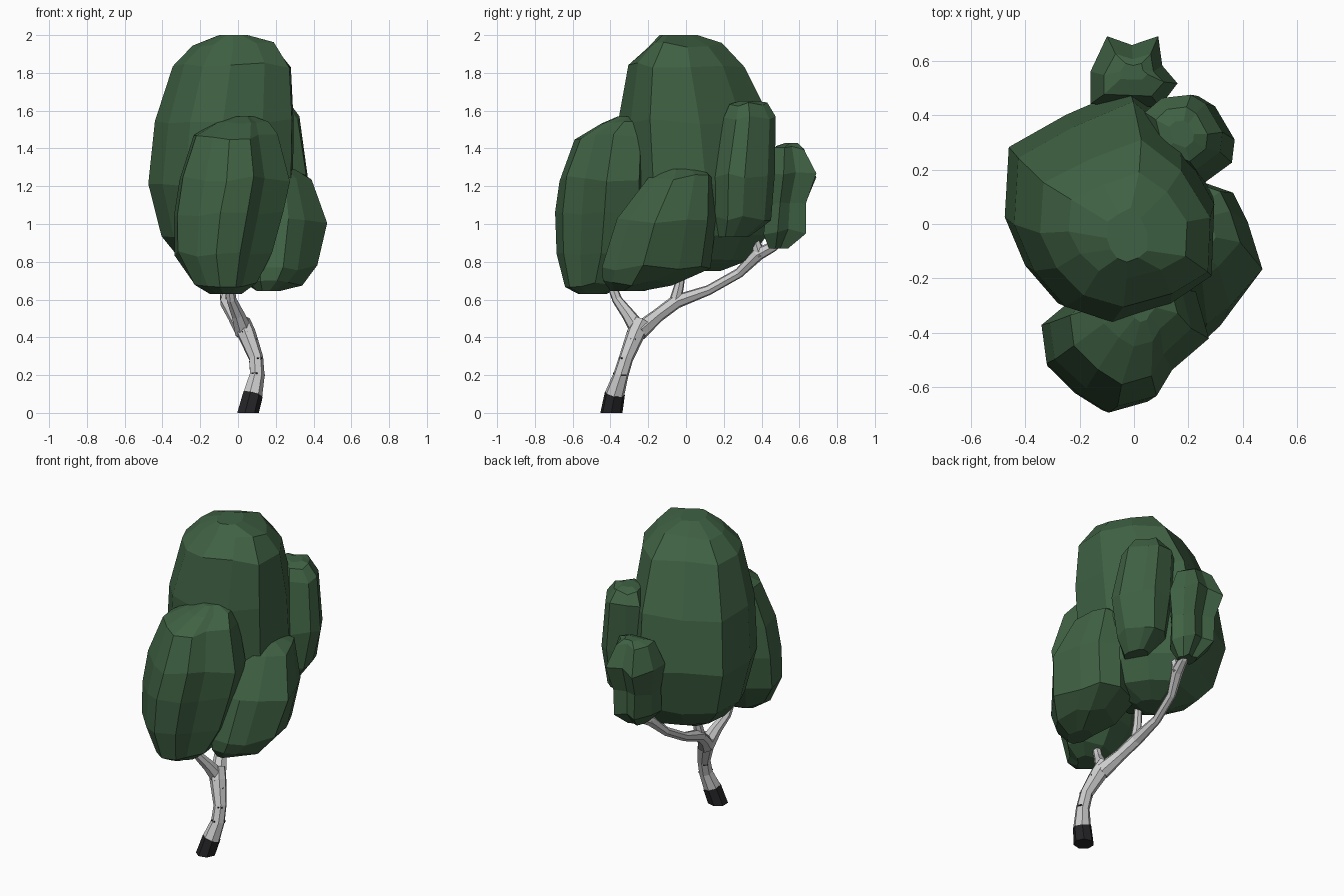
import bpy, math, random
from mathutils import Vector

random.seed(4)


def material(name, r, g, b):
    m = bpy.data.materials.new(name)
    m.diffuse_color = (r, g, b, 1)
    return m


GREEN = material("leaf_green", 0.05, 0.12, 0.056)
BARK = material("pale_bark", 0.6, 0.6, 0.6)
DARK = material("dark_bark", 0.018, 0.018, 0.02)


def loft(name, rings, mat):
    """Skin equal-sized rings of points into a closed flat-faced mesh."""
    n = len(rings[0])
    verts = [p for ring in rings for p in ring]
    faces = [tuple(range(n))[::-1], tuple(range(len(verts) - n, len(verts)))]
    for i in range(len(rings) - 1):
        for j in range(n):
            k = (j + 1) % n
            faces.append((i*n + j, i*n + k, (i+1)*n + k, (i+1)*n + j))
    me = bpy.data.meshes.new(name)
    me.from_pydata(verts, [], faces)
    me.materials.append(mat)
    ob = bpy.data.objects.new(name, me)
    bpy.context.collection.objects.link(ob)
    return ob


def clump(name, outline, levels, jitter=0.016):
    """Fit a plan outline (counter-clockwise) to boxes (z, x0, x1, y0, y1)."""
    xs, ys = [p[0] for p in outline], [p[1] for p in outline]
    rings = []
    for i, (z, x0, x1, y0, y1) in enumerate(levels):
        dz = jitter if 0 < i < len(levels) - 1 else 0
        rings.append([(x0 + (x - min(xs)) / (max(xs) - min(xs)) * (x1 - x0),
                       y0 + (y - min(ys)) / (max(ys) - min(ys)) * (y1 - y0),
                       z + random.uniform(-dz, dz)) for x, y in outline])
    return loft(name, rings, GREEN)


def tube(name, path, mat, sides=7, flat_start=False):
    """Sweep a polygon along points (x, y, z, radius)."""
    pts = [Vector(p[:3]) for p in path]
    rings = []
    for i, p in enumerate(pts):
        t = (pts[min(i + 1, len(pts) - 1)] - pts[max(i - 1, 0)]).normalized()
        if flat_start and i == 0:
            t = Vector((0, 0, 1))
        u = Vector((1, 0, 0))
        u = (u - t * u.dot(t)).normalized()
        v = t.cross(u)
        rings.append([p + path[i][3] * (u * math.cos(a) + v * math.sin(a))
                      for a in (2 * math.pi * j / sides for j in range(sides))])
    return loft(name, rings, mat)


# Trunk with dark foot
tube("trunk_foot", [(0.05, -0.395, 0, 0.06), (0.078, -0.377, 0.1, 0.055)], DARK, flat_start=True)
tube("trunk", [(0.076, -0.379, 0.095, 0.053), (0.1, -0.345, 0.2, 0.041), (0.095, -0.317, 0.29, 0.039),
               (0.045, -0.265, 0.42, 0.05), (0.02, -0.235, 0.485, 0.046)], BARK)

# Branches
tube("long_branch", [(0.035, -0.25, 0.43, 0.05), (-0.02, -0.15, 0.515, 0.037), (-0.06, -0.05, 0.59, 0.038),
                     (-0.07, 0.12, 0.65, 0.027), (-0.05, 0.28, 0.74, 0.027), (-0.01, 0.38, 0.84, 0.036),
                     (0.01, 0.46, 0.88, 0.028), (0.02, 0.54, 0.95, 0.02)], BARK)
tube("front_branch", [(0.03, -0.245, 0.43, 0.05), (0.0, -0.305, 0.52, 0.036),
                      (-0.035, -0.365, 0.6, 0.027), (-0.05, -0.41, 0.72, 0.024)], BARK)
tube("middle_branch", [(-0.06, -0.06, 0.58, 0.034), (-0.055, -0.035, 0.68, 0.026),
                       (-0.05, -0.02, 0.82, 0.023)], BARK)
tube("back_branch", [(-0.01, 0.39, 0.83, 0.034), (0.0, 0.36, 0.93, 0.024), (0.02, 0.34, 1.05, 0.02)], BARK)

# Small dark bark marks at points on the trunk axis, pushed out to its surface
for z, y, x, r, ang in [(0.21, -0.342, 0.1, 0.04, -1.9), (0.29, -0.317, 0.095, 0.037, -1.0),
                        (0.27, -0.323, 0.097, 0.038, 2.4), (0.2, -0.345, 0.1, 0.04, 0.4),
                        (0.39, -0.277, 0.057, 0.043, -0.1), (0.43, -0.262, 0.042, 0.045, -1.7)]:
    c = Vector((x, y, z)) + Vector((math.cos(ang), math.sin(ang), 0)) * (r - 0.004)
    bpy.ops.mesh.primitive_cube_add(size=1, location=c, rotation=(0, 0, ang))
    mark = bpy.context.object
    mark.name = "bark_mark"
    mark.scale = (0.01, 0.03, 0.008)
    mark.data.materials.append(DARK)

# Main crown
clump("main_crown",
      [(0.29, 0.1), (0.16, 0.34), (-0.02, 0.5), (-0.25, 0.4), (-0.46, 0.28), (-0.475, 0.02),
       (-0.4, -0.16), (-0.28, -0.3), (-0.1, -0.36), (0.12, -0.29), (0.28, -0.18)],
      [(0.75, -0.17, 0.03, 0.02, 0.18), (0.82, -0.32, 0.17, -0.14, 0.33), (0.93, -0.405, 0.26, -0.28, 0.43),
       (1.2, -0.475, 0.29, -0.35, 0.5), (1.54, -0.44, 0.295, -0.36, 0.45),
       (1.84, -0.345, 0.28, -0.305, 0.31), (1.95, -0.24, 0.195, -0.2, 0.19), (2.0, -0.1, 0.05, -0.14, 0.06)])

# Front clump
clump("front_clump",
      [(0.27, -0.43), (0.22, -0.25), (0.0, -0.2), (-0.2, -0.26), (-0.34, -0.37),
       (-0.32, -0.51), (-0.2, -0.62), (-0.08, -0.69), (0.07, -0.65), (0.13, -0.55)],
      [(0.63, -0.15, 0.02, -0.57, -0.42), (0.68, -0.24, 0.1, -0.64, -0.34), (0.84, -0.335, 0.18, -0.685, -0.24),
       (1.05, -0.34, 0.24, -0.693, -0.2), (1.24, -0.31, 0.275, -0.67, -0.2), (1.46, -0.235, 0.21, -0.59, -0.2),
       (1.53, -0.12, 0.16, -0.45, -0.22), (1.57, -0.02, 0.08, -0.36, -0.26)])

# Right clump, leaning back as it rises
clump("right_clump",
      [(0.47, -0.21), (0.42, -0.02), (0.37, 0.1), (0.25, 0.15), (0.05, 0.05),
       (0.05, -0.25), (0.15, -0.42), (0.28, -0.43), (0.36, -0.36)],
      [(0.645, 0.1, 0.22, -0.4, -0.22), (0.69, 0.05, 0.34, -0.44, -0.04), (0.77, 0.02, 0.42, -0.445, 0.13),
       (1.02, 0.02, 0.472, -0.365, 0.16), (1.25, 0.08, 0.39, -0.2, 0.15), (1.29, 0.15, 0.3, -0.14, 0.1)])

# Rear right clump
clump("rear_right_clump",
      [(0.36, 0.22), (0.37, 0.31), (0.3, 0.44), (0.24, 0.48), (0.12, 0.465), (0.05, 0.4), (0.1, 0.2), (0.26, 0.14)],
      [(0.93, 0.14, 0.25, 0.17, 0.33), (1.03, 0.08, 0.32, 0.15, 0.45), (1.26, 0.04, 0.37, 0.15, 0.47),
       (1.56, 0.04, 0.325, 0.2, 0.475), (1.63, 0.08, 0.27, 0.23, 0.43), (1.65, 0.13, 0.22, 0.28, 0.38)])

# Small back clump
clump("back_clump",
      [(0.165, 0.53), (0.11, 0.59), (0.095, 0.69), (0.0, 0.66), (-0.09, 0.69), (-0.15, 0.57), (-0.15, 0.46), (0.1, 0.45)],
      [(0.87, -0.05, 0.06, 0.44, 0.54), (0.96, -0.12, 0.12, 0.41, 0.635), (1.1, -0.13, 0.13, 0.43, 0.635),
       (1.26, -0.16, 0.16, 0.43, 0.69), (1.4, -0.11, 0.11, 0.47, 0.625), (1.43, -0.05, 0.05, 0.53, 0.59)])
